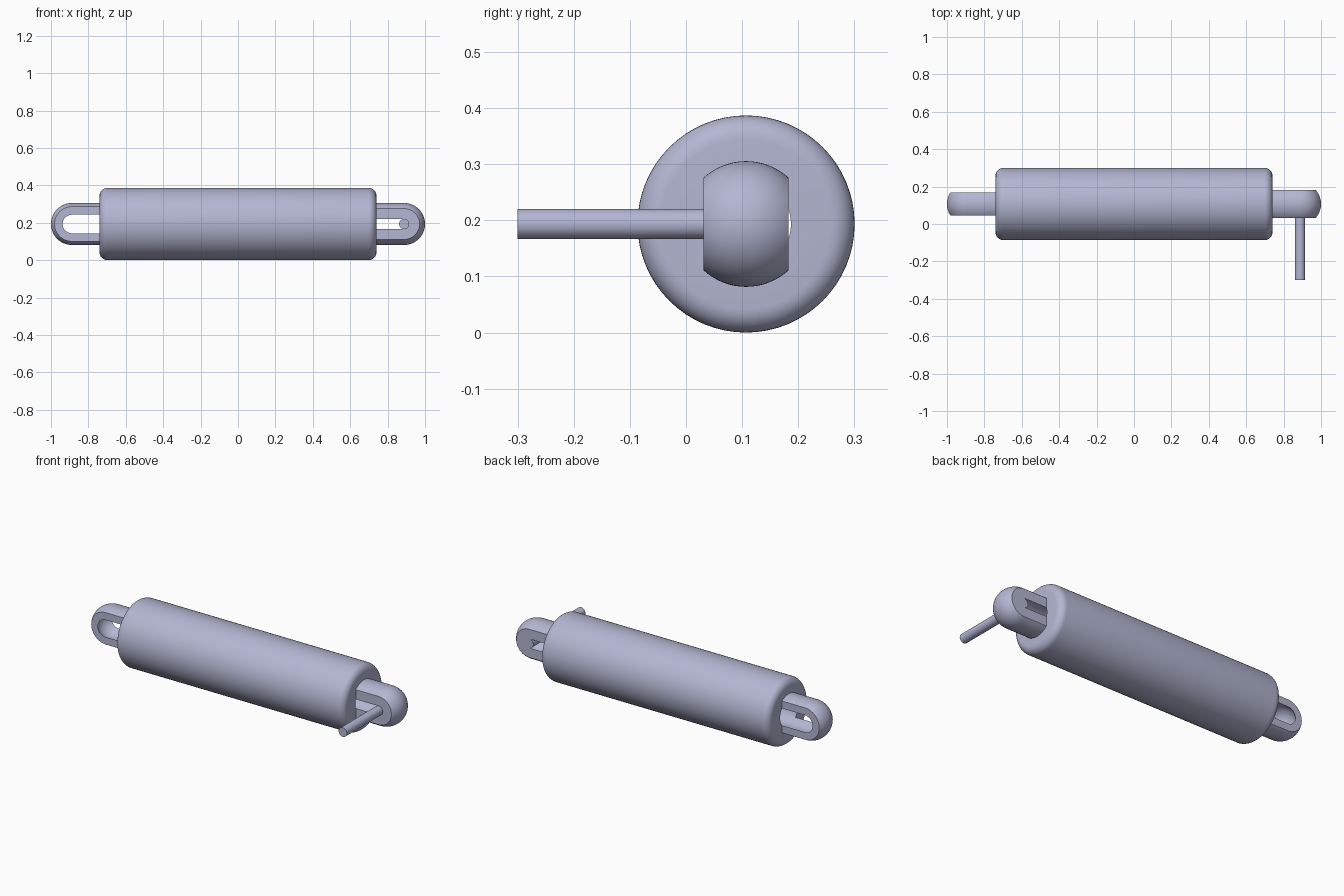
import bpy, bmesh, math
from mathutils import Vector, Matrix

cube = bpy.data.objects.get("Cube")
if cube:
    bpy.data.objects.remove(cube, do_unlink=True)

# Single painted metal colour
metal = bpy.data.materials.new("blue grey metal")
metal.use_nodes = True
colour = (0.45, 0.47, 0.64, 1.0)
metal.diffuse_color = colour
metal.node_tree.nodes["Principled BSDF"].inputs["Base Color"].default_value = colour

AXIS = Vector((0, 0.107, 0.1935))   # centre line of the barrel
BODY_R, BODY_X, ROUND = 0.1935, 0.74, 0.042
LUG_R, BORE_R = 0.112, 0.08
LUG_X = 1.0 - LUG_R                 # centre of the domed ends
SEGMENTS = 64


def arc(cx, cr, radius, start, end, steps):
    """Points (x, r) along an arc, angles in degrees."""
    out = []
    for i in range(steps + 1):
        a = math.radians(start + (end - start) * i / steps)
        out.append((cx + radius * math.cos(a), cr + radius * math.sin(a)))
    return out


def lathe(points, closed):
    """Spin an (x, r) profile around the x axis."""
    bm = bmesh.new()
    verts = [bm.verts.new((x, 0, max(r, 0))) for x, r in points]
    edges = [bm.edges.new(pair) for pair in zip(verts, verts[1:])]
    if closed:
        edges.append(bm.edges.new((verts[-1], verts[0])))
    bmesh.ops.spin(bm, geom=verts + edges, cent=(0, 0, 0), axis=(1, 0, 0),
                   angle=math.tau, steps=SEGMENTS)
    bmesh.ops.remove_doubles(bm, verts=bm.verts, dist=1e-5)
    bmesh.ops.dissolve_degenerate(bm, edges=bm.edges, dist=1e-6)
    return bm


def finish(bm, name, location):
    """Turn the mesh into a smooth shaded object."""
    bmesh.ops.recalc_face_normals(bm, faces=bm.faces)
    mesh = bpy.data.meshes.new(name)
    bm.to_mesh(mesh)
    bm.free()
    mesh.materials.append(metal)
    obj = bpy.data.objects.new(name, mesh)
    obj.location = location
    bpy.context.collection.objects.link(obj)
    bpy.ops.object.select_all(action='DESELECT')
    obj.select_set(True)
    bpy.context.view_layer.objects.active = obj
    bpy.ops.object.shade_smooth_by_angle(angle=math.radians(30))
    return obj


# Barrel: rounded tube with a bore right through
inner_x, inner_r = BODY_X - ROUND, BODY_R - ROUND
profile = [(BODY_X, BORE_R)]
profile += arc(inner_x, inner_r, ROUND, 0, 90, 8)
profile += arc(-inner_x, inner_r, ROUND, 90, 180, 8)
profile += [(-BODY_X, BORE_R)]
finish(lathe(profile, True), "barrel", AXIS)


def lug(name, side, half_width):
    """Hollow domed end, sliced flat front and back so that a slot opens."""
    root = BODY_X - 0.001
    points = [(root, LUG_R)] + arc(LUG_X, 0, LUG_R, 90, 0, 16)
    bore = arc(LUG_X, 0, BORE_R, 0, 90, 16) + [(root, BORE_R)]
    # outer and inner shells, joined by a ring at the root
    bm = lathe(bore + points, False)
    # the spin also carries the tip link along the axis: drop it
    loose = [e for e in bm.edges if not e.link_faces]
    bmesh.ops.delete(bm, geom=loose, context='EDGES')
    for s in (1, -1):
        cut = bmesh.ops.bisect_plane(
            bm, geom=bm.verts[:] + bm.edges[:] + bm.faces[:],
            plane_co=(0, s * half_width, 0), plane_no=(0, s, 0), clear_outer=True)
        rim = [e for e in cut["geom_cut"]
               if isinstance(e, bmesh.types.BMEdge) and e.is_boundary]
        bmesh.ops.triangle_fill(bm, use_beauty=True, edges=rim,
                                normal=(0, s, 0))
    if side < 0:
        bmesh.ops.transform(bm, matrix=Matrix.Rotation(math.pi, 4, 'Z'),
                            verts=bm.verts)
    finish(bm, name, AXIS)


lug("left_lug", 1, 0.0755)
lug("right_lug", -1, 0.0625)

# Cross pin, filling the end of the narrow slot
pin_front, pin_back = -0.30, AXIS.y + 0.0745
bm = bmesh.new()
bmesh.ops.create_cone(bm, cap_ends=True, segments=32, radius1=0.027, radius2=0.027,
                      depth=pin_back - pin_front,
                      matrix=Matrix.Rotation(math.pi / 2, 4, 'X'))
finish(bm, "cross_pin", (LUG_X, (pin_front + pin_back) / 2, AXIS.z))
